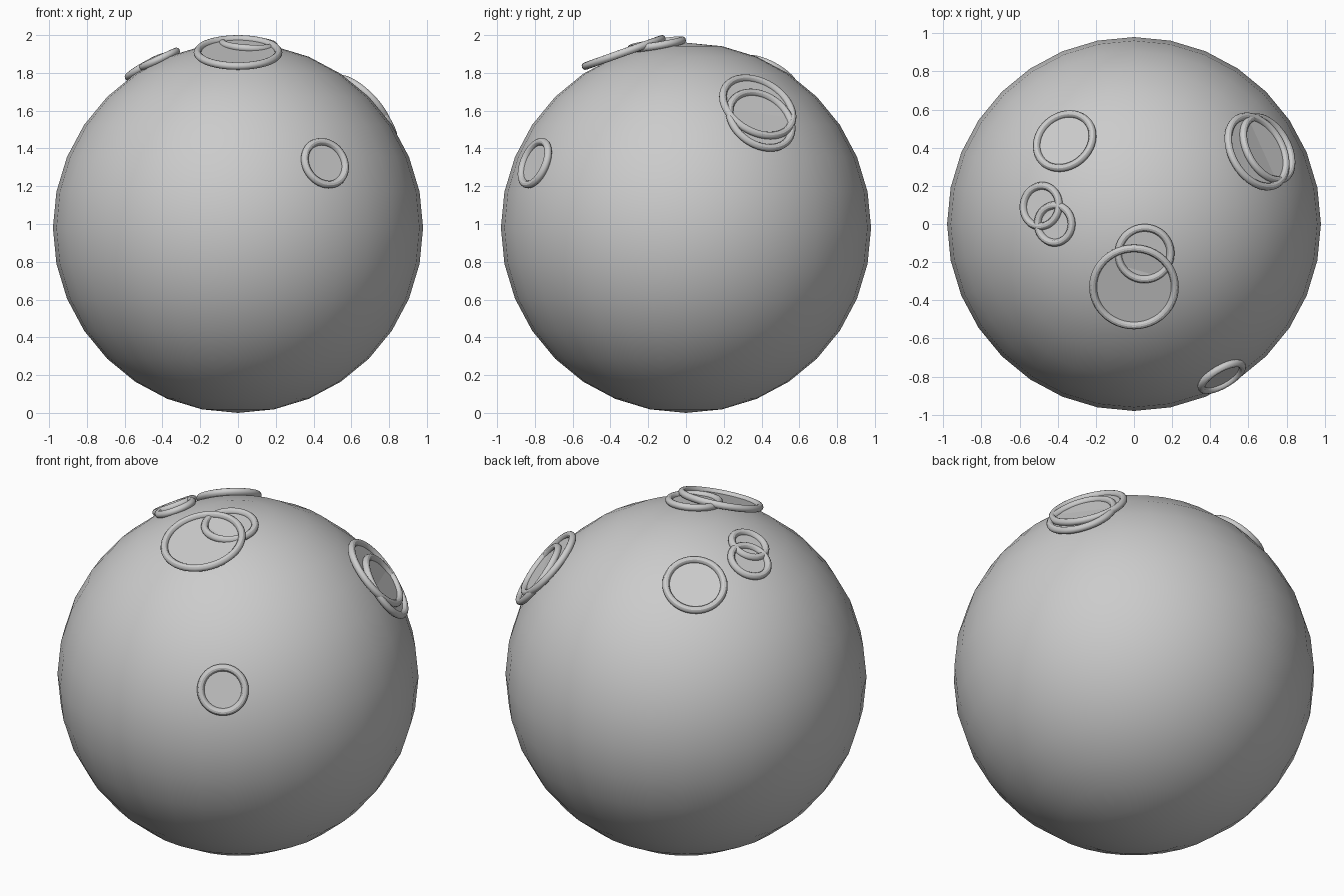
import bpy
from mathutils import Vector

if "Cube" in bpy.data.objects:
    bpy.data.objects.remove(bpy.data.objects["Cube"])

R = 0.98
CENTRE = Vector((0, 0, R))


def smooth(obj, name):
    obj.name = name
    bpy.ops.object.shade_smooth_by_angle()


# main ball
bpy.ops.mesh.primitive_uv_sphere_add(segments=32, ring_count=16, radius=R, location=CENTRE)
smooth(bpy.context.object, "moon_body")


def crater(name, direction, major, minor=0.02):
    """Raised round rim with a flat floor, lying tangent to the ball."""
    n = Vector(direction).normalized()
    rot = n.to_track_quat('Z', 'Y').to_euler()
    bpy.ops.mesh.primitive_torus_add(major_radius=major, minor_radius=minor,
                                     major_segments=48, minor_segments=12,
                                     location=CENTRE + n * 0.985, rotation=rot)
    smooth(bpy.context.object, name + "_rim")
    bpy.ops.mesh.primitive_cylinder_add(vertices=48, radius=major * 0.95, depth=0.02,
                                        location=CENTRE + n * 0.975, rotation=rot)
    smooth(bpy.context.object, name + "_floor")


# craters: direction from the ball's middle, rim radius
CRATERS = [
    ("top_large_crater", (0.0, -0.33, 0.928), 0.215),
    ("top_small_crater", (0.055, -0.155, 0.970), 0.137),
    ("back_left_crater", (-0.364, 0.435, 0.805), 0.158),
    ("left_crater_upper", (-0.416, 0.0, 0.893), 0.098),
    ("left_crater_lower", (-0.487, 0.094, 0.851), 0.107),
    ("right_large_crater", (0.645, 0.38, 0.64), 0.200),
    ("right_inner_crater", (0.70, 0.395, 0.57), 0.180),
    ("front_crater", (0.46, -0.80, 0.342), 0.121),
]
for c in CRATERS:
    crater(*c)
